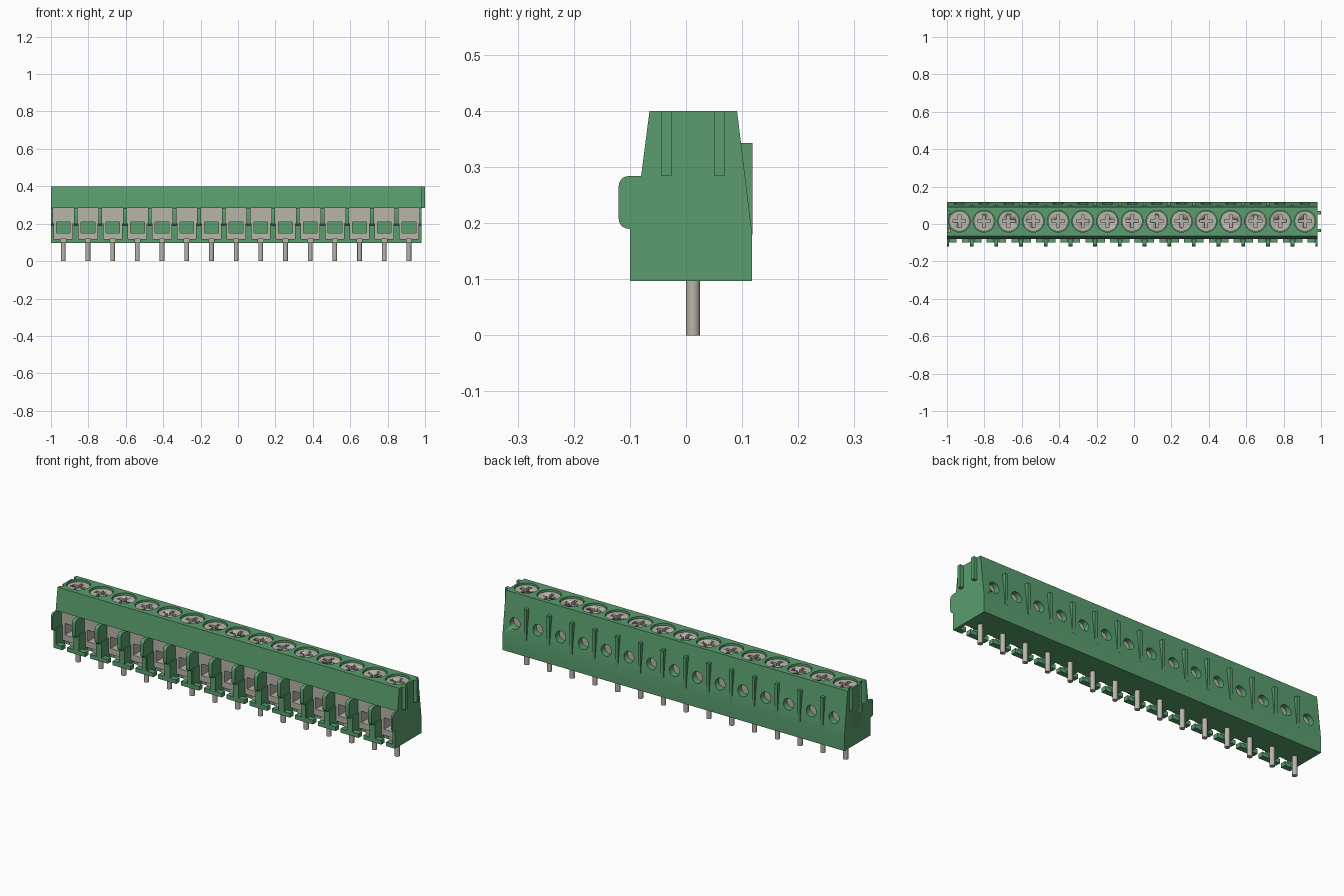
import bpy, bmesh, math
from mathutils import Matrix, Vector

cube = bpy.data.objects.get("Cube")
if cube:
    bpy.data.objects.remove(cube, do_unlink=True)

POLES, PITCH = 15, 0.132
X0, X1 = -1.0, 0.98
CENTERS = [X0 + PITCH * (i + 0.5) for i in range(POLES)]
BORDERS = [X0 + PITCH * i for i in range(POLES + 1)]
SCREW_Y = 0.015


def material(name, rgb):
    m = bpy.data.materials.new(name)
    m.use_nodes = True
    m.diffuse_color = (*rgb, 1)
    m.node_tree.nodes["Principled BSDF"].inputs["Base Color"].default_value = (*rgb, 1)
    return m


GREEN = material("green plastic", (0.10, 0.34, 0.155))
METAL = material("plated metal", (0.48, 0.46, 0.40))


def box(bm, xs, ys, zs):
    size = [b - a for a, b in (xs, ys, zs)]
    mid = [(a + b) / 2 for a, b in (xs, ys, zs)]
    bmesh.ops.create_cube(bm, size=1, matrix=Matrix.Translation(mid) @ Matrix.Diagonal((*size, 1)))


def rod(bm, a, b, r, sides=32):
    a, b = Vector(a), Vector(b)
    turn = (b - a).to_track_quat('Z', 'Y').to_matrix().to_4x4()
    bmesh.ops.create_cone(bm, cap_ends=True, segments=sides, radius1=r, radius2=r,
                          depth=(b - a).length, matrix=Matrix.Translation((a + b) / 2) @ turn)


def slab(bm, profile, xa, xb):
    """Extrude a (y, z) outline from xa to xb."""
    face = bm.faces.new([bm.verts.new((xa, y, z)) for y, z in profile])
    out = bmesh.ops.extrude_face_region(bm, geom=[face])
    moved = [v for v in out["geom"] if isinstance(v, bmesh.types.BMVert)]
    bmesh.ops.translate(bm, verts=moved, vec=(xb - xa, 0, 0))


def finish(bm, name, mat):
    bmesh.ops.recalc_face_normals(bm, faces=bm.faces)
    mesh = bpy.data.meshes.new(name)
    bm.to_mesh(mesh)
    bm.free()
    for p in mesh.polygons:
        p.use_smooth = True
    mesh.set_sharp_from_angle(angle=math.radians(30))
    if mat:
        mesh.materials.append(mat)
    obj = bpy.data.objects.new(name, mesh)
    bpy.context.collection.objects.link(obj)
    return obj


def cut(obj, cutter):
    mod = obj.modifiers.new("cut", 'BOOLEAN')
    mod.operation, mod.solver, mod.object = 'DIFFERENCE', 'EXACT', cutter
    cutter.hide_render = True
    cutter.hide_viewport = True


# Main housing
bm = bmesh.new()
slab(bm, [(-0.065, 0.4), (0.091, 0.4), (0.118, 0.18), (0.118, 0.097),
          (-0.03, 0.097), (-0.03, 0.284), (-0.08, 0.284)], X0, X1)
housing = finish(bm, "housing", GREEN)

# Wire cavities, screw wells, rear test holes and end grooves
bm = bmesh.new()
for x in CENTERS:
    box(bm, (x - 0.04, x + 0.04), (-0.06, 0.06), (0.147, 0.213))
    rod(bm, (x, SCREW_Y, 0.36), (x, SCREW_Y, 0.42), 0.058)
    rod(bm, (x, 0.075, 0.25), (x, 0.14, 0.25), 0.029, 24)
for y in (-0.035, 0.06):
    box(bm, (X0 - 0.02, X0 + 0.015), (y - 0.01, y + 0.01), (0.284, 0.42))
cut(housing, finish(bm, "housing_cutter", None))

# Separator fins with a rounded nose, clipped flush at both ends
nose = []
for cz, start in ((0.208, 270), (0.266, 180)):
    for k in range(6):
        a = math.radians(start - 18 * k)
        nose.append((-0.102 + 0.018 * math.cos(a), cz + 0.018 * math.sin(a)))
fin = [(-0.02, 0.097), (-0.1, 0.097), (-0.1, 0.19)] + nose + [(-0.02, 0.284)]
bm = bmesh.new()
for x in BORDERS:
    def span(half):
        return max(x - half, X0), min(x + half, X1)
    slab(bm, fin, *span(0.01))
    box(bm, span(0.016), (-0.099, -0.025), (0.098, 0.2))
    box(bm, span(0.052), (-0.1, -0.072), (0.097, 0.119))
finish(bm, "separator_fins", GREEN)

# Rear ribs between the poles
bm = bmesh.new()
for x in BORDERS[1:-1]:
    box(bm, (x - 0.008, x + 0.008), (0.085, 0.1185), (0.18, 0.343))
finish(bm, "rear_ribs", GREEN)

# Interlocking ribs on the left end
bm = bmesh.new()
for y in (-0.035, 0.06):
    box(bm, (X1 - 0.005, 1.0), (y - 0.009, y + 0.009), (0.284, 0.4))
finish(bm, "end_ribs", GREEN)

# Metal wire clamps: four-sided sleeves with a lower tail
bm = bmesh.new()
depth = (-0.045, 0.05)
for x in CENTERS:
    for s in (-1, 1):
        box(bm, sorted((x + s * 0.037, x + s * 0.057)), depth, (0.119, 0.283))
    box(bm, (x - 0.038, x + 0.038), depth, (0.21, 0.283))
    box(bm, (x - 0.038, x + 0.038), depth, (0.119, 0.15))
    box(bm, (x - 0.018, x + 0.018), (-0.036, -0.025), (0.099, 0.12))
finish(bm, "wire_clamps", METAL)

# Metal seen at the bottom of the rear holes
bm = bmesh.new()
for x in CENTERS:
    rod(bm, (x, 0.07, 0.25), (x, 0.079, 0.25), 0.031, 24)
finish(bm, "test_contacts", METAL)

# Solder pins
bm = bmesh.new()
for x in CENTERS:
    rod(bm, (x, 0.0125, 0), (x, 0.0125, 0.12), 0.0125, 24)
finish(bm, "solder_pins", METAL)

# Screw heads with a cross recess
bm = bmesh.new()
for x in CENTERS:
    rod(bm, (x, SCREW_Y, 0.35), (x, SCREW_Y, 0.39), 0.055)
screws = finish(bm, "screw_heads", METAL)
bm = bmesh.new()
w, r = 0.008, 0.034
for x in CENTERS:
    cross = [(r, -w), (r, w), (w, w), (w, r)]
    points = []
    for q in range(4):
        turn = Matrix.Rotation(q * math.pi / 2, 2)
        points += [turn @ Vector(p) for p in cross[:3]]
    face = bm.faces.new([bm.verts.new((x + p.x, SCREW_Y + p.y, 0.373)) for p in points])
    out = bmesh.ops.extrude_face_region(bm, geom=[face])
    bmesh.ops.translate(bm, vec=(0, 0, 0.04),
                        verts=[v for v in out["geom"] if isinstance(v, bmesh.types.BMVert)])
cut(screws, finish(bm, "screw_cutter", None))
